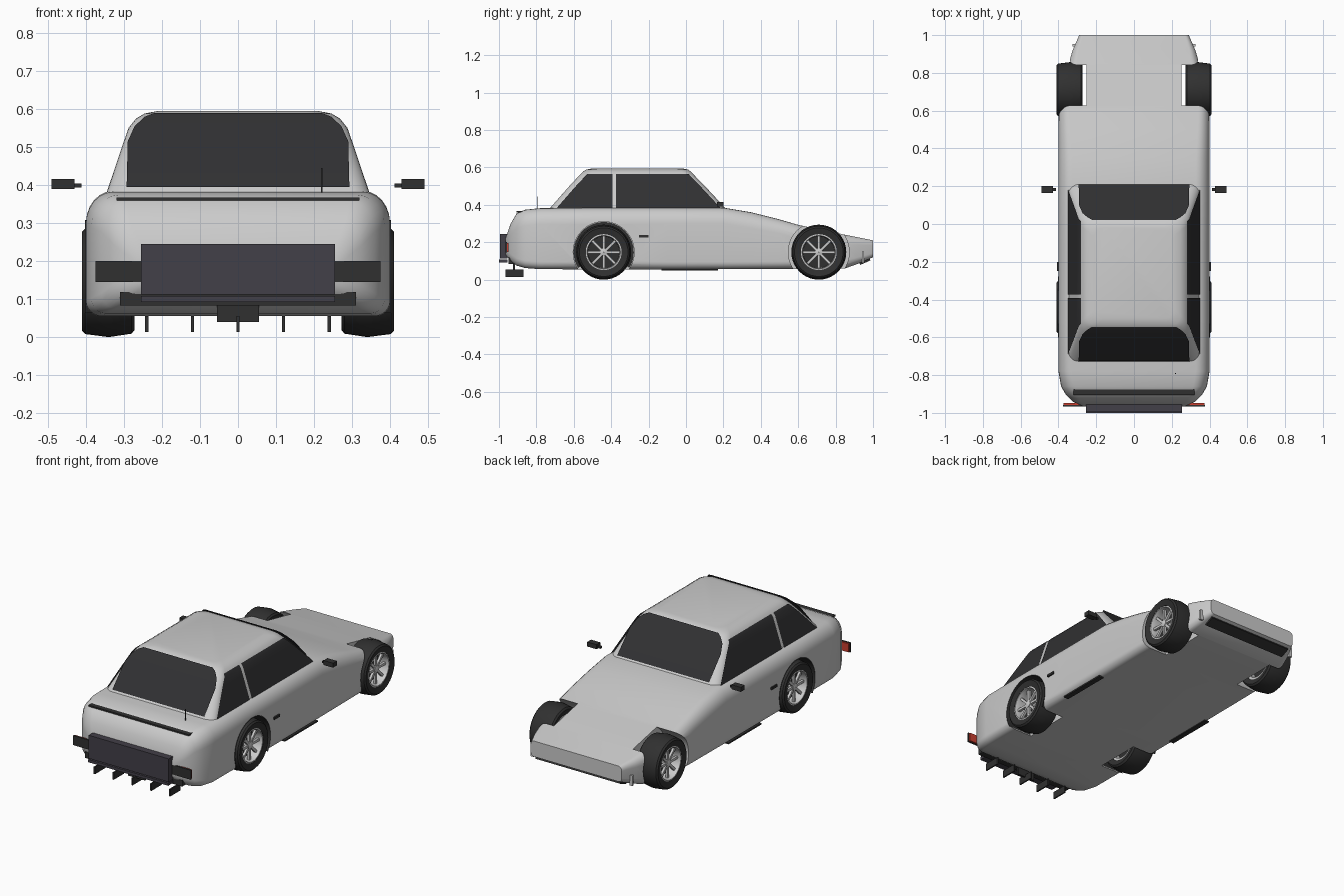
import bpy, bmesh
from math import sin, cos, pi, radians
from mathutils import Matrix, Vector

if "Cube" in bpy.data.objects:
    bpy.data.objects.remove(bpy.data.objects["Cube"])


def material(name, rgb):
    m = bpy.data.materials.new(name)
    m.diffuse_color = (*rgb, 1)
    m.use_nodes = True
    m.node_tree.nodes["Principled BSDF"].inputs["Base Color"].default_value = m.diffuse_color
    return m


BLACK = material("black_trim", (0.03, 0.03, 0.03))
GLASS = material("dark_glass", (0.03, 0.03, 0.032))
PANEL = material("rear_panel", (0.055, 0.05, 0.065))
RED = material("red_lens", (0.6, 0.05, 0.03))


def finish(bm, name, mat=None, smooth=True):
    bmesh.ops.recalc_face_normals(bm, faces=bm.faces)
    me = bpy.data.meshes.new(name)
    bm.to_mesh(me)
    bm.free()
    ob = bpy.data.objects.new(name, me)
    bpy.context.collection.objects.link(ob)
    if mat:
        me.materials.append(mat)
    if smooth:
        me.shade_smooth()
        me.set_sharp_from_angle(angle=radians(35))
    return ob


def loft(name, rings, mat=None, closed=False, cap=True, wrap=True):
    bm = bmesh.new()
    rows = [[bm.verts.new(p) for p in r] for r in rings]
    pairs = list(zip(rows, rows[1:])) + ([(rows[-1], rows[0])] if closed else [])
    n = len(rows[0])
    for a, b in pairs:
        for i in range(n if wrap else n - 1):
            j = (i + 1) % n
            bm.faces.new((a[i], a[j], b[j], b[i]))
    if cap and not closed:
        bm.faces.new(rows[0])
        bm.faces.new(rows[-1])
    return finish(bm, name, mat)


def rounded(x0, x1, y0, y1, r_low, r_high, seg=6):
    """Rounded rectangle; r_low / r_high are (rx, ry) on the y0 / y1 sides."""
    pts = []
    for k, (sx, sy) in enumerate(((1, 1), (-1, 1), (-1, -1), (1, -1))):
        rx, ry = r_high if sy > 0 else r_low
        cx = x1 - rx if sx > 0 else x0 + rx
        cy = y1 - ry if sy > 0 else y0 + ry
        for i in range(seg + 1):
            a = pi / 2 * (k + i / seg)
            pts.append((cx + rx * cos(a), cy + ry * sin(a)))
    return pts


def box(name, x0, x1, y0, y1, z0, z1, mat=None, tilt=0):
    bm = bmesh.new()
    c = Vector(((x0 + x1) / 2, (y0 + y1) / 2, (z0 + z1) / 2))
    bmesh.ops.create_cube(bm, size=1, matrix=Matrix.Translation(c) @ Matrix.Rotation(tilt, 4, 'X')
                          @ Matrix.Diagonal((x1 - x0, y1 - y0, z1 - z0, 1)))
    return finish(bm, name, mat, False)


def pair(name, x0, x1, *args):
    box("right_" + name, x0, x1, *args)
    box("left_" + name, -x1, -x0, *args)


def lathe(name, profile, cy, cz, side, mat=None, n=40, closed=True, a0=0.0, a1=2 * pi):
    """Spin (x, radius) points about the axle line."""
    full = a1 - a0 > 6.2
    rings = []
    for i in range(n if full else n + 1):
        a = a0 + (a1 - a0) * i / n
        rings.append([(side * x, cy + r * cos(a), cz + r * sin(a)) for x, r in profile])
    return loft(name, rings, mat, closed=full, cap=False, wrap=closed)


# Body shell: cross-sections (y, half width, bottom, top) from tail to nose
stations = [(-.965, .27, .135, .22), (-.94, .325, .10, .295), (-.905, .36, .075, .355),
            (-.86, .386, .062, .374), (-.78, .40, .056, .382), (-.5, .40, .055, .385),
            (-.1, .40, .055, .385), (.2, .40, .056, .385), (.35, .40, .057, .36),
            (.5, .40, .058, .322), (.6, .398, .058, .293), (.68, .388, .058, .276),
            (.76, .37, .058, .26), (.85, .345, .06, .24), (.92, .325, .085, .226),
            (1.0, .29, .12, .21)]
rings = []
for y, w, zb, zt in stations:
    h = zt - zb
    lo, hi = min(.04, h * .25), min(.085, h * .28)
    rings.append([(x, y, z) for x, z in rounded(-w, w, zb, zt, (lo, lo), (hi * .85, hi))])
body = loft("body_shell", rings)

# Wheel arch openings
WHEEL_Z, AXLES = .147, {"rear": -.44, "front": .71}
for end, y in AXLES.items():
    for side, label in ((1, "right"), (-1, "left")):
        bm = bmesh.new()
        bmesh.ops.create_cone(bm, cap_ends=True, segments=48, radius1=.163, radius2=.163, depth=.3,
                              matrix=Matrix.Translation((side * .402, y, WHEEL_Z))
                              @ Matrix.Rotation(pi / 2, 4, 'Y'))
        cutter = finish(bm, f"{end}_{label}_arch_cutter", None, False)
        cutter.hide_render = True
        mod = body.modifiers.new("arch", 'BOOLEAN')
        mod.object, mod.operation, mod.solver = cutter, 'DIFFERENCE', 'EXACT'
        bpy.context.view_layer.objects.active = body
        bpy.ops.object.modifier_apply(modifier=mod.name)
        bpy.data.objects.remove(cutter)
body.data.set_sharp_from_angle(angle=radians(35))

# Cabin: plan sections (z, half width, rear y, front y, corner radius)
cabin = [(.36, .352, -.745, .228, .05), (.385, .344, -.725, .208, .05), (.51, .302, -.615, .092, .05),
         (.55, .288, -.577, .052, .05), (.575, .268, -.553, .03, .05), (.588, .246, -.535, .012, .05),
         (.595, .21, -.50, -.02, .05)]
loft("cabin", [[(x, y, z) for x, y in rounded(-w, w, r, f, (c, c), (c, c))] for z, w, r, f, c in cabin])


def cabin_at(z):
    for a, b in zip(cabin, cabin[1:]):
        if a[0] <= z <= b[0]:
            t = (z - a[0]) / (b[0] - a[0])
            return [p + (q - p) * t for p, q in zip(a, b)]


# Windows, sitting just proud of the cabin
E = .005
rear, front = [], []
for z, w in ((.39, .293), (.51, .29), (.55, .272), (.575, .245), (.585, .22)):
    _, _, yr, yf, _ = cabin_at(z)
    rear.append([(w, yr - E, z + E), (-w, yr - E, z + E)])
    front.append([(w, yf + E, z + E), (-w, yf + E, z + E)])
loft("rear_window", rear, GLASS, cap=False, wrap=False)
loft("windshield", front, GLASS, cap=False, wrap=False)
for side, label in ((1, "right"), (-1, "left")):
    for part in ("quarter", "door"):
        rows = []
        for z in (.382, .45, .51, .55, .565):
            _, w, yr, yf, _ = cabin_at(z)
            a, b = (yr + .035, -.393) if part == "quarter" else (-.374, yf - .025)
            rows.append([(side * (w + E), a, z), (side * (w + E), b, z)])
        loft(f"{label}_{part}_window", rows, GLASS, cap=False, wrap=False)

# Wheels: tyre, rim barrel, spokes and hub
tyre = [(.28, .098), (.272, .128), (.28, .138), (.34, .147), (.402, .139), (.41, .13), (.402, .096)]
rim = [(.285, .098), (.40, .098), (.402, .089), (.392, .086), (.37, .084), (.285, .084)]
for end, y in AXLES.items():
    for side, label in ((1, "right"), (-1, "left")):
        tag = f"{end}_{label}_"
        lathe(tag + "tyre", tyre, y, WHEEL_Z, side, BLACK)
        lathe(tag + "rim", rim, y, WHEEL_Z, side)
        lathe(tag + "brake_disc", [(.345, 0.001), (.345, .085), (.33, .085), (.33, .001)],
              y, WHEEL_Z, side, BLACK)
        lathe(tag + "hub", [(.392, .001), (.388, .02), (.35, .024), (.35, .001)], y, WHEEL_Z, side, n=20)
        bm = bmesh.new()
        for i in range(8):
            bmesh.ops.create_cube(bm, size=1, matrix=Matrix.Translation((side * .378, y, WHEEL_Z))
                                  @ Matrix.Rotation(2 * pi * i / 8, 4, 'X')
                                  @ Matrix.Translation((0, .052, 0)) @ Matrix.Diagonal((.014, .072, .014, 1)))
        finish(bm, tag + "spokes", None, False)
        if end == "rear":
            lathe(tag + "arch_liner", [(.256, .001), (.256, .161), (.403, .161)], y, WHEEL_Z, side,
                  BLACK, n=32, closed=False, a0=-.55, a1=pi + .55)

# Tail: panel, lamps, spoiler, lower trim, diffuser
box("rear_panel", -.255, .255, -.995, -.955, .112, .245, PANEL)
box("rear_panel_lip", -.255, .255, -1.0, -.955, .092, .108, PANEL)
pair("tail_lamp", .25, .375, -.965, -.957, .145, .2, BLACK)
pair("tail_lamp_lens", .25, .372, -.957, -.948, .148, .197, RED)
box("rear_lower_trim", -.31, .31, -.95, -.91, .083, .118, BLACK)
for s in (-1, 1):
    bm = bmesh.new()
    vs = [bm.verts.new((s * x, y, z)) for z in (.359, .367)
          for x, y in ((0, -.905), (0, -.858), (.32, -.845), (.32, -.905))]
    bm.faces.new(vs[:4])
    bm.faces.new(vs[4:])
    for i in range(4):
        j = (i + 1) % 4
        bm.faces.new((vs[i], vs[j], vs[j + 4], vs[i + 4]))
    finish(bm, "right_spoiler" if s > 0 else "left_spoiler", BLACK, False)
for i in range(5):
    x = -.24 + .12 * i
    box(f"diffuser_fin_{i + 1}", x - .004, x + .004, -.965, -.87, .014, .055, BLACK)
box("diffuser_bracket", -.055, .055, -.925, -.915, .04, .092, BLACK)

# Nose: lower intake and side markers
box("front_intake", -.27, .27, .925, .985, .09, .11, BLACK, .41)
pair("nose_marker", .305, .325, .94, .952, .09, .15)

# Mirrors, door handles, sills, aerial
pair("mirror", .43, .49, .165, .2, .39, .416, BLACK)
pair("mirror_stem", .412, .432, .175, .19, .393, .404, BLACK)
pair("door_handle", .396, .408, -.25, -.2, .226, .24, BLACK)
pair("sill", .36, .39, -.13, .17, .05, .058, BLACK)
box("aerial", .218, .222, -.794, -.79, .375, .445, BLACK)
